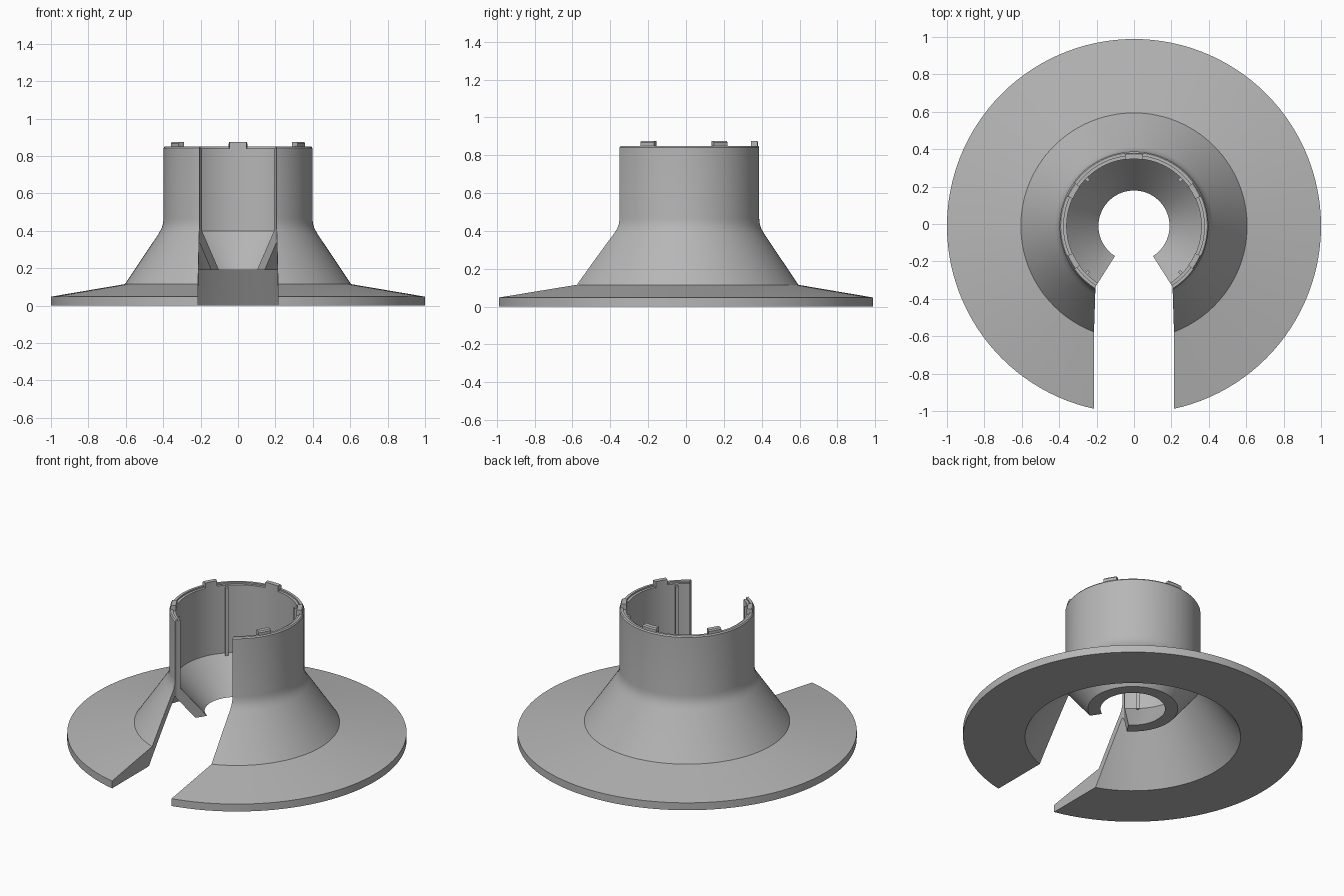
import bpy, bmesh
from math import sin, cos, radians, pi
from mathutils import Matrix

CY = -0.011  # axis of revolution along y

cube = bpy.data.objects.get("Cube")
if cube:
    bpy.data.objects.remove(cube, do_unlink=True)

grey = bpy.data.materials.new("light grey plastic")
grey.use_nodes = True
colour = (0.47, 0.47, 0.47, 1)
grey.diffuse_color = colour
grey.node_tree.nodes["Principled BSDF"].inputs["Base Color"].default_value = colour


def finish(name, bm):
    bmesh.ops.recalc_face_normals(bm, faces=bm.faces)
    mesh = bpy.data.meshes.new(name)
    bm.to_mesh(mesh)
    bm.free()
    mesh.materials.append(grey)
    ob = bpy.data.objects.new(name, mesh)
    bpy.context.collection.objects.link(ob)
    return ob


def shade(ob, angle=20):
    bpy.ops.object.select_all(action='DESELECT')
    ob.select_set(True)
    bpy.context.view_layer.objects.active = ob
    bpy.ops.object.shade_smooth_by_angle(angle=radians(angle))


def revolve(name, profile, start=0, sweep=360, steps=120):
    """Closed (radius, height) profile swept around the axis, in degrees."""
    bm = bmesh.new()
    full = sweep == 360
    rings = []
    for i in range(steps if full else steps + 1):
        a = radians(start + sweep * i / steps)
        rings.append([bm.verts.new((r * cos(a), CY + r * sin(a), z)) for r, z in profile])
    n = len(profile)
    for i in range(steps):
        a, b = rings[i], rings[(i + 1) % len(rings)]
        for j in range(n):
            k = (j + 1) % n
            bm.faces.new((a[j], b[j], b[k], a[k]))
    if not full:
        bm.faces.new(rings[0])
        bm.faces.new(rings[-1])
    return finish(name, bm)


# Flange, hollow cone, collar and inner funnel as one turned section
body = revolve("flared_collar", [
    (1.0, 0), (1.0, 0.048), (0.605, 0.115),                     # flange
    (0.424, 0.385), (0.409, 0.412), (0.401, 0.437), (0.398, 0.465),  # cone and fillet
    (0.398, 0.842), (0.392, 0.85), (0.376, 0.85),               # collar and rim
    (0.376, 0.84), (0.36, 0.84), (0.36, 0.4),                   # rim step and bore
    (0.19, 0.19), (0.265, 0.19), (0.4, 0.358),                  # funnel
    (0.635, 0),                                                 # underside of cone
])

# Front opening: radial through the collar, nearly parallel through the flange
bm = bmesh.new()
half = [(0.206, -0.336), (0.214, -0.58), (0.214, -1.5)]
outline = [(0, CY)] + half + [(-x, y) for x, y in reversed(half)]
base = bm.faces.new([bm.verts.new((x, y, -0.5)) for x, y in outline])
top = bmesh.ops.extrude_face_region(bm, geom=[base])["geom"]
bmesh.ops.translate(bm, vec=(0, 0, 2),
                    verts=[g for g in top if isinstance(g, bmesh.types.BMVert)])
cutter = finish("opening_cutter", bm)
cutter.hide_render = True
cut = body.modifiers.new("opening", 'BOOLEAN')
cut.operation = 'DIFFERENCE'
cut.solver = 'EXACT'
cut.object = cutter
bpy.context.view_layer.objects.active = body
bpy.ops.object.modifier_apply(modifier="opening")
bpy.data.objects.remove(cutter, do_unlink=True)
shade(body)

# Snap tabs standing on the rim
for i, angle in enumerate((-30, 30, 90, 150, 210)):
    width = 14.5 if angle == 90 else 12
    tab = revolve(f"rim_tab_{i + 1}", [
        (0.358, 0.835), (0.392, 0.835), (0.392, 0.868), (0.386, 0.876), (0.358, 0.876),
    ], angle - width / 2, width, 6)
    shade(tab)

# Slim upright ribs inside the collar
for i, angle in enumerate((45, 135, 225, 315)):
    bm = bmesh.new()
    bmesh.ops.create_cube(bm, size=1, matrix=Matrix.Translation((0, CY, 0))
                          @ Matrix.Rotation(radians(angle), 4, 'Z')
                          @ Matrix.Translation((0.353, 0, 0.61))
                          @ Matrix.Diagonal((0.024, 0.018, 0.44, 1)))
    finish(f"inner_rib_{i + 1}", bm)
